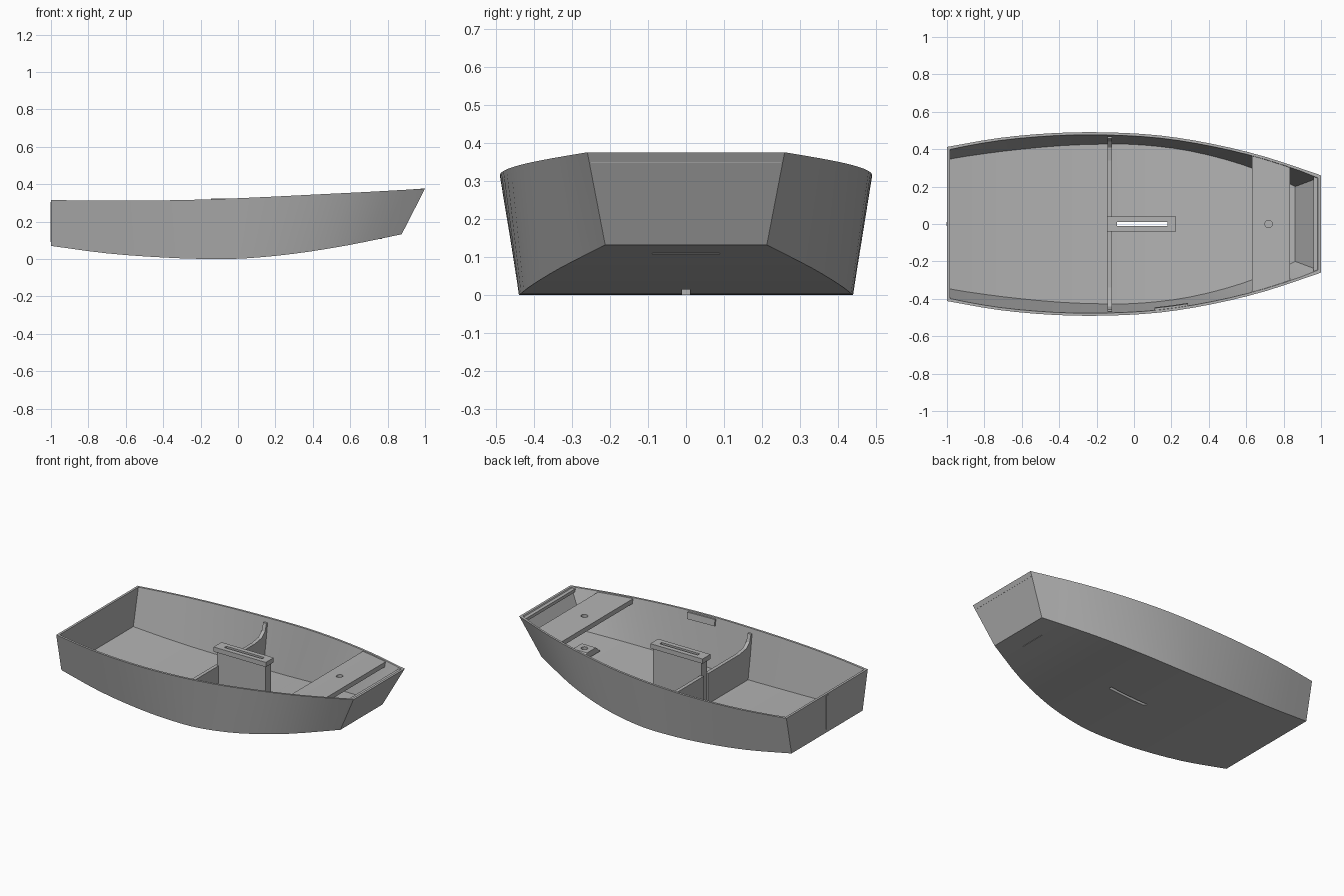
import bpy, bmesh, math
from mathutils import Vector

if "Cube" in bpy.data.objects:
    bpy.data.objects.remove(bpy.data.objects["Cube"])

grey = bpy.data.materials.new("hull grey")
grey.diffuse_color = (0.45, 0.45, 0.45, 1)
grey.use_nodes = True
grey.node_tree.nodes["Principled BSDF"].inputs["Base Color"].default_value = grey.diffuse_color

# Hull lines: (x, half width, height) along the sheer and along the chine
SHEER = [(-1, .412, .315), (-.72, .46, .312), (-.43, .486, .313), (-.15, .49, .319),
         (.14, .473, .331), (.42, .428, .345), (.7, .36, .359), (1, .26, .376)]
CHINE = [(-1, .36, .07), (-.7, .402, .03), (-.4, .431, .008), (-.15, .44, 0),
         (.05, .435, .004), (.3, .403, .028), (.58, .33, .072), (.875, .213, .132)]


def smooth_line(points, steps=3):
    """Catmull-Rom curve through the points."""
    p = [Vector(q) for q in points]
    p = [2 * p[0] - p[1]] + p + [2 * p[-1] - p[-2]]
    out = []
    for i in range(1, len(p) - 2):
        a, b, c, d = p[i - 1:i + 3]
        for s in range(steps):
            t = s / steps
            out.append(.5 * (2 * b + (c - a) * t + (2 * a - 5 * b + 4 * c - d) * t * t
                             + (3 * b - a - 3 * c + d) * t ** 3))
    return out + [p[-2]]


def make(name, verts, faces, smooth=False):
    me = bpy.data.meshes.new(name)
    me.from_pydata([tuple(v) for v in verts], [], faces)
    bm = bmesh.new()
    bm.from_mesh(me)
    bmesh.ops.recalc_face_normals(bm, faces=bm.faces)
    bm.to_mesh(me)
    bm.free()
    me.materials.append(grey)
    ob = bpy.data.objects.new(name, me)
    bpy.context.collection.objects.link(ob)
    if smooth:
        bpy.ops.object.select_all(action='DESELECT')
        ob.select_set(True)
        bpy.context.view_layer.objects.active = ob
        bpy.ops.object.shade_smooth_by_angle(angle=math.radians(30))
    return ob


def loft(name, rings, ends=None, smooth=False):
    """Join equal rings of points; ends lists the cap faces by ring index."""
    n = len(rings[0])
    ends = ends or [tuple(range(n))]
    faces = [(r * n + k, r * n + (k + 1) % n, (r + 1) * n + (k + 1) % n, (r + 1) * n + k)
             for r in range(len(rings) - 1) for k in range(n)]
    for base in (0, (len(rings) - 1) * n):
        faces += [tuple(base + k for k in cap) for cap in ends]
    return make(name, [v for ring in rings for v in ring], faces, smooth)


def cut(target, cutter):
    mod = target.modifiers.new("cut", 'BOOLEAN')
    mod.operation = 'DIFFERENCE'
    mod.solver = 'EXACT'
    mod.object = cutter
    cutter.hide_render = True
    cutter.hide_set(True)


def prism_y(name, xz, half):
    return loft(name, [[(x, y, z) for x, z in xz] for y in (-half, half)])


def prism_x(name, yz, x0, x1):
    return loft(name, [[(x, y, z) for y, z in yz] for x in (x0, x1)])


def box_y(name, x0, x1, z0, z1, half):
    return prism_y(name, [(x0, z0), (x1, z0), (x1, z1), (x0, z1)], half)


def sheer_at(x):
    for a, b in zip(sheer, sheer[1:]):
        if x <= b.x:
            return a.lerp(b, (x - a.x) / (b.x - a.x))
    return sheer[-1]


# Hull shell: outer skin, rail and inner skin in one closed ring per station
sheer, chine = smooth_line(SHEER), smooth_line(CHINE)
rings = []
for t, b in zip(sheer, chine):
    xt, xb = min(max(t.x, -.985), .985), min(max(b.x, -.985), .862)
    rings.append([(t.x, t.y, t.z), (b.x, b.y, b.z), (b.x, -b.y, b.z), (t.x, -t.y, t.z),
                  (xt, .014 - t.y, t.z), (xb, .013 - b.y, b.z + .012),
                  (xb, b.y - .013, b.z + .012), (xt, t.y - .014, t.z)])
for v in rings[0][:4]:
    assert v[0] == -1
hull = loft("hull", rings, [(0, 1, 2, 3), (4, 5, 6, 7), (0, 7, 4, 3)], True)


# Foredeck and bow strip, set just under the rail
def deck_slab(name, x0, x1, thick):
    slab = []
    for i in range(7):
        s = sheer_at(x0 + (x1 - x0) * i / 6)
        w, z = s.y - .008, s.z - .006
        slab.append([(s.x, w, z), (s.x, -w, z),
                     (s.x, .006 - w, z - thick), (s.x, w - .006, z - thick)])
    return loft(name, slab)


foredeck = deck_slab("foredeck", .63, .835, .03)
deck_slab("bow_strip", .96, .987, .02)

# Mast step on the floor under the deck hole
mast_step = prism_x("mast_step", [(-.09, .108), (.09, .108), (.045, .147), (-.045, .147)],
                    .67, .77)
circle = [(.72 + .02 * math.cos(a * math.tau / 24), .02 * math.sin(a * math.tau / 24))
          for a in range(24)]
mast_hole = loft("mast_hole_cutter", [[(x, y, z) for x, y in circle] for z in (.125, .5)])
cut(foredeck, mast_hole)
cut(mast_step, mast_hole)

# Daggerboard case with its cap, slotted through the bottom
case = prism_y("board_case", [(-.13, .006), (.05, .01), (.215, .026), (.215, .3), (-.13, .3)],
               .027)
cap = box_y("board_case_cap", -.145, .225, .294, .324, .04)
slot = box_y("slot_cutter", -.09, .18, -.1, .5, .01)
for part in (hull, case, cap):
    cut(part, slot)

# Midship frame, curving up to the rail on both sides, split around the case
side = [(.43, .008), (.468, .292), (.456, .292), (.442, .245), (.41, .217), (.34, .206),
        (.02, .206), (.02, .008)]
for label, s in (("left", 1), ("right", -1)):
    prism_x("midship_frame_" + label, [(s * y, z) for y, z in side], -.141, -.118)

# Rowlock pad inside one rail
pad = []
for x in (.11, .2, .29):
    s = sheer_at(x)
    pad.append([(x, -s.y + d, s.z - h)
                for d, h in ((.01, .008), (.026, .008), (.03, .05), (.018, .05))])
loft("rowlock_pad", pad)

# Rudder strip on the stern
prism_x("rudder_strip", [(-.012, .09), (.012, .09), (.012, .305), (-.012, .305)], -1.003, -.99)
